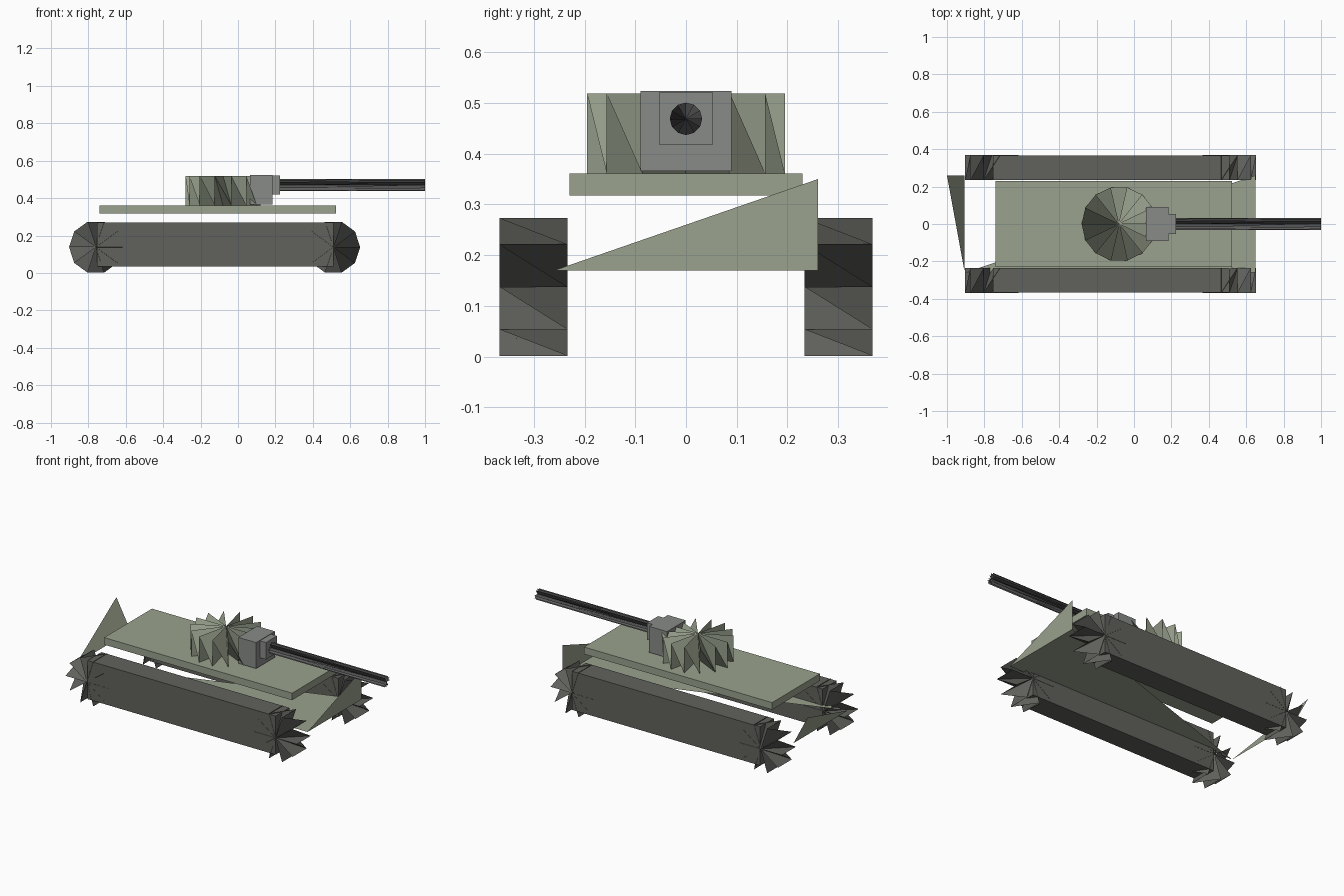
import bpy
from math import cos, sin, pi

if "Cube" in bpy.data.objects:
    bpy.data.objects.remove(bpy.data.objects["Cube"])


def material(name, rgb):
    m = bpy.data.materials.new(name)
    m.diffuse_color = (*rgb, 1)
    m.use_nodes = True
    m.node_tree.nodes["Principled BSDF"].inputs["Base Color"].default_value = m.diffuse_color
    return m


GREEN = material("armour_green", (0.32, 0.36, 0.27))
STEEL = material("steel", (0.25, 0.26, 0.25))
RUBBER = material("track_grey", (0.12, 0.12, 0.11))
DARK = material("barrel_grey", (0.10, 0.10, 0.10))


def mesh_object(name, verts, faces, mat):
    me = bpy.data.meshes.new(name)
    me.from_pydata(verts, [], faces)
    me.materials.append(mat)
    ob = bpy.data.objects.new(name, me)
    bpy.context.collection.objects.link(ob)
    return ob


def box(name, x, y, z, mat):
    """Box from (min, max) ranges on each axis."""
    verts = [(a, b, c) for a in x for b in y for c in z]
    faces = [(0, 1, 3, 2), (4, 6, 7, 5), (0, 4, 5, 1),
             (2, 3, 7, 6), (0, 2, 6, 4), (1, 5, 7, 3)]
    return mesh_object(name, verts, faces, mat)


def spiked_drum(name, centre, radius, length, sides, axis, mat):
    """Drum whose rim zigzags between both ends, fanned to both hubs."""
    def place(u, v, w):
        p = {"X": (w, u, v), "Y": (u, w, v), "Z": (u, v, w)}[axis]
        return tuple(c + d for c, d in zip(centre, p))

    h = length / 2
    verts = [place(0, 0, -h), place(0, 0, h)]
    for i in range(sides):
        a = 2 * pi * i / sides
        for w in (-h, h):
            verts.append(place(radius * cos(a), radius * sin(a), w))
    n = 2 * sides
    faces = []
    for k in range(n):
        p, q = 2 + k, 2 + (k + 1) % n
        faces += [(0, q, p), (1, p, q)]
    return mesh_object(name, verts, faces, mat)


# tracks: a long block with a ridged wheel at each end
for side, s in (("left", 1), ("right", -1)):
    box(f"track_block_{side}", (-0.755, 0.51),
        tuple(sorted((s * 0.235, s * 0.367))), (0.035, 0.27), RUBBER)
    for end, x in (("rear", -0.76), ("front", 0.51)):
        spiked_drum(f"{end}_wheel_{side}", (x, s * 0.301, 0.1375),
                    0.143, 0.134, 10, "Y", RUBBER)

# open hull made of triangular plates
mesh_object("hull_floor", [(-0.905, -0.26, 0.17), (0.65, -0.26, 0.17),
                           (0.65, 0.26, 0.17)], [(0, 1, 2)], GREEN)
mesh_object("hull_front_plate", [(0.65, -0.26, 0.17), (0.65, 0.26, 0.17),
                                 (0.65, 0.26, 0.35)], [(0, 1, 2)], GREEN)
mesh_object("hull_rear_plate", [(-0.905, -0.26, 0.17), (-0.905, 0.26, 0.17),
                                (-1.0, 0.26, 0.35)], [(0, 2, 1)], GREEN)

# deck
box("deck", (-0.74, 0.525), (-0.23, 0.23), (0.318, 0.361), GREEN)

# turret, gun mount and barrel
spiked_drum("turret", (-0.08, 0, 0.44), 0.2, 0.157, 14, "Z", GREEN)
box("gun_mount", (0.065, 0.185), (-0.09, 0.09), (0.366, 0.524), STEEL)
box("gun_collar", (0.185, 0.225), (-0.053, 0.053), (0.418, 0.521), STEEL)
spiked_drum("barrel", (0.61, 0, 0.469), 0.032, 0.78, 12, "X", DARK)
